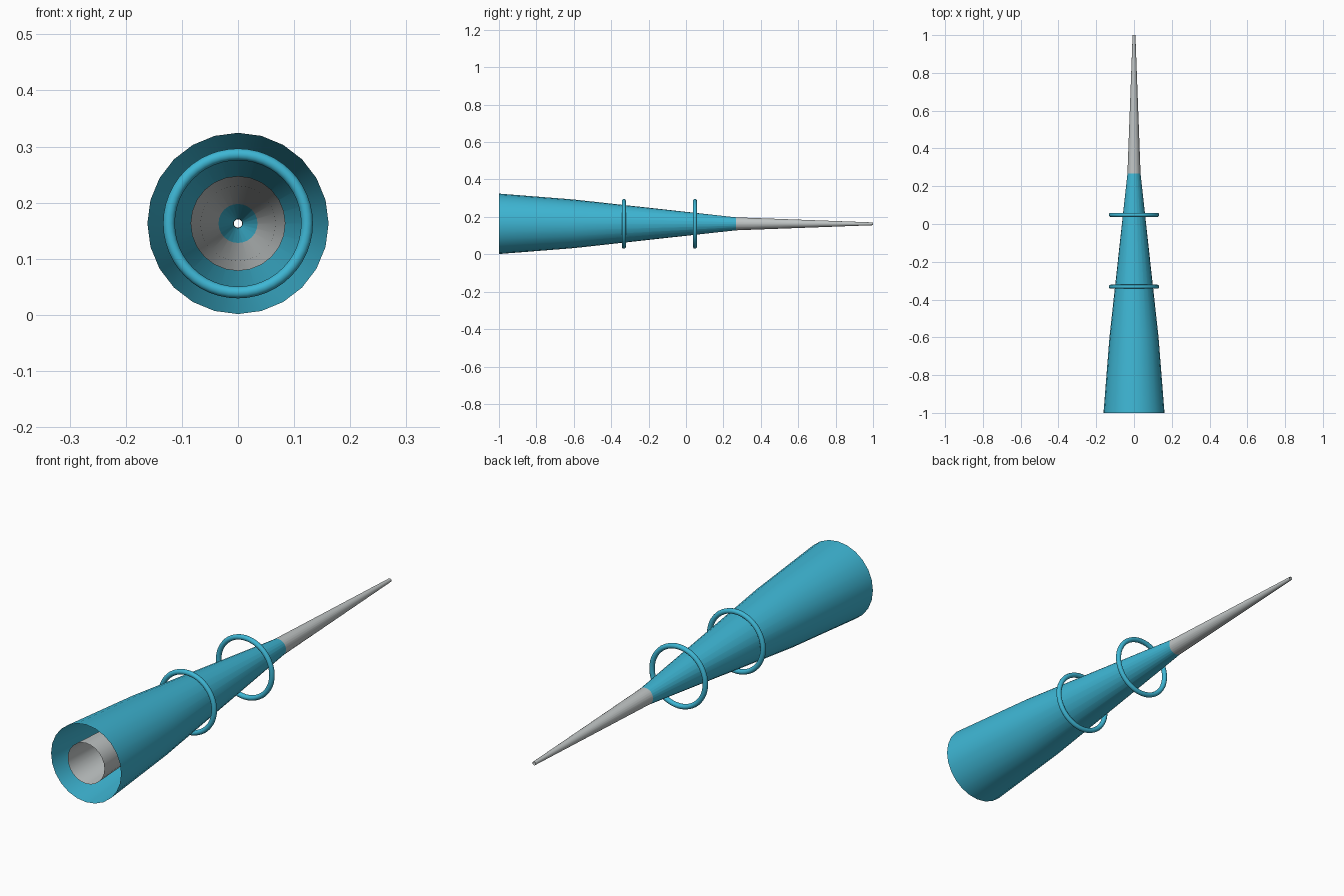
import bpy, bmesh, math

if "Cube" in bpy.data.objects:
    bpy.data.objects.remove(bpy.data.objects["Cube"])

AXIS_Z = 0.163   # height of the shared long axis
SIDES = 24


def material(name, rgb):
    m = bpy.data.materials.new(name)
    m.diffuse_color = (*rgb, 1.0)
    m.use_nodes = True
    m.node_tree.nodes["Principled BSDF"].inputs["Base Color"].default_value = m.diffuse_color
    return m


teal = material("teal", (0.048, 0.468, 0.658))
grey = material("light grey", (0.53, 0.56, 0.56))


def smooth(obj):
    bpy.ops.object.select_all(action='DESELECT')
    obj.select_set(True)
    bpy.context.view_layer.objects.active = obj
    bpy.ops.object.shade_smooth_by_angle(angle=math.radians(35))


def open_tube(name, profile, mat):
    """Open-ended thin shell around the y axis; profile is (y, radius) pairs."""
    bm = bmesh.new()
    rings = []
    for y, r in profile:
        rings.append([bm.verts.new((r * math.sin(math.tau * i / SIDES), y,
                                    r * math.cos(math.tau * i / SIDES)))
                      for i in range(SIDES)])
    for a, b in zip(rings, rings[1:]):
        for i in range(SIDES):
            j = (i + 1) % SIDES
            bm.faces.new((a[i], a[j], b[j], b[i]))
    bm.normal_update()
    # turn the faces outward
    if sum(f.normal.dot(f.calc_center_median()) -
           f.normal.y * f.calc_center_median().y for f in bm.faces) < 0:
        bmesh.ops.reverse_faces(bm, faces=bm.faces[:])
    me = bpy.data.meshes.new(name)
    bm.to_mesh(me)
    bm.free()
    me.materials.append(mat)
    obj = bpy.data.objects.new(name, me)
    obj.location.z = AXIS_Z
    bpy.context.collection.objects.link(obj)
    smooth(obj)


# Wide outer shell, its narrow end sinking into the inner tube
open_tube("outer_cone", [(-1.0, 0.1615), (-0.6, 0.130), (0.51, 0.008)], teal)

# Long inner tube running the whole length to the fine tip
open_tube("inner_tube", [(-1.0, 0.0845), (-0.6, 0.067), (1.0, 0.0075)], grey)

# Equal rings along the axis; the first sits inside the wide mouth
for name, y in (("inner_ring", -0.712), ("middle_ring", -0.332), ("rear_ring", 0.048)):
    bpy.ops.mesh.primitive_torus_add(
        major_radius=0.123, minor_radius=0.0105, major_segments=48,
        minor_segments=12, location=(0, y, AXIS_Z), rotation=(math.pi / 2, 0, 0))
    ring = bpy.context.object
    ring.name = name
    ring.data.materials.append(teal)
    smooth(ring)
